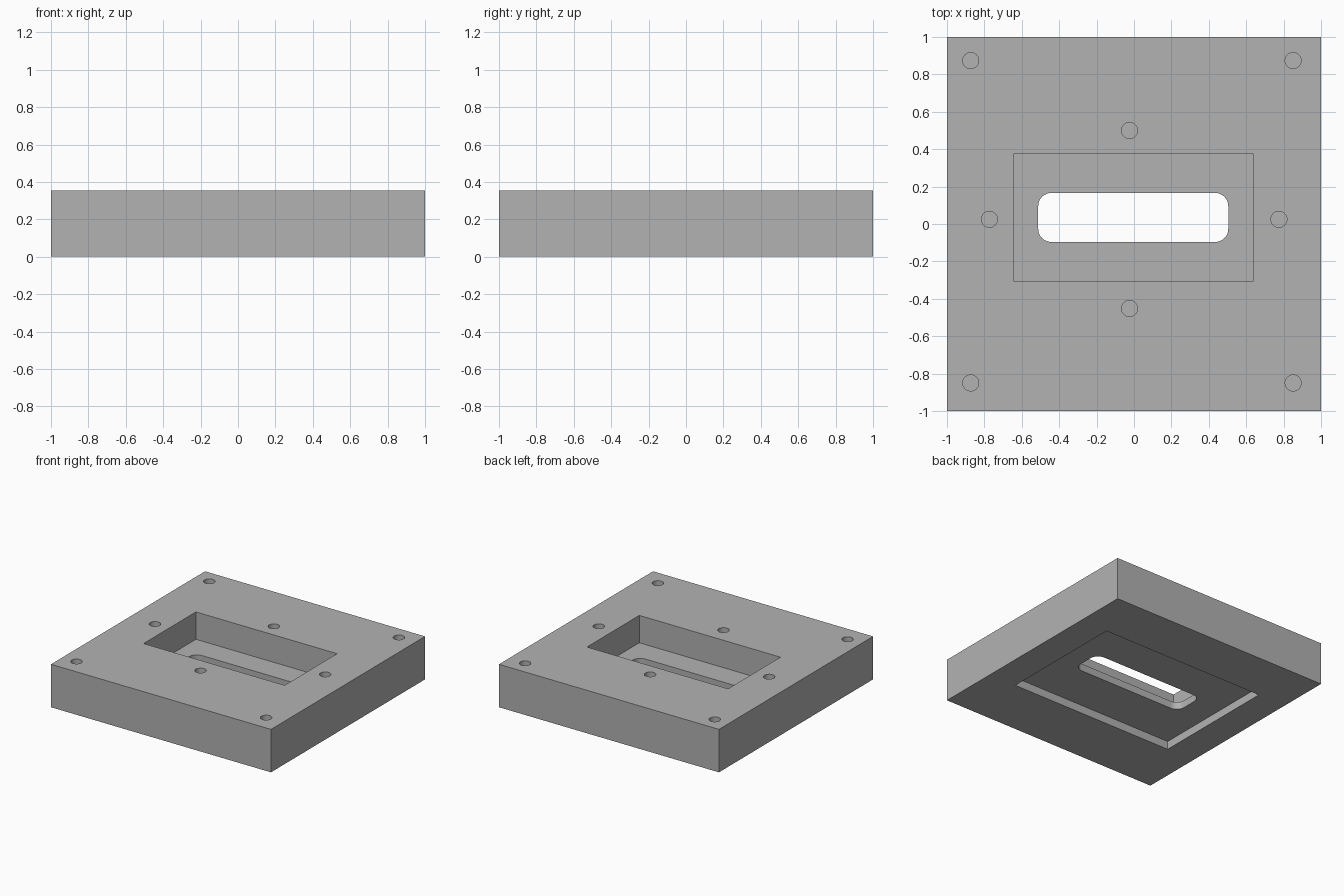
import bpy
import bmesh
from math import cos, sin, pi

if "Cube" in bpy.data.objects:
    bpy.data.objects.remove(bpy.data.objects["Cube"], do_unlink=True)

HEIGHT = 0.353
FLOOR = 0.128      # bottom of the upper pocket
RECESS = 0.067     # depth of the underside recess
OVER = 0.1         # cutter overshoot

grey = bpy.data.materials.new("plain grey")
grey.use_nodes = True
colour = (0.448, 0.448, 0.448, 1)
grey.diffuse_color = colour
grey.node_tree.nodes["Principled BSDF"].inputs["Base Color"].default_value = colour


def prism(name, outline, z0, z1):
    """Extrude a counter-clockwise outline from z0 up to z1."""
    bm = bmesh.new()
    base = bm.faces.new([bm.verts.new((x, y, z0)) for x, y in outline])
    top = bmesh.ops.extrude_face_region(bm, geom=[base])["geom"]
    bmesh.ops.translate(bm, vec=(0, 0, z1 - z0),
                        verts=[v for v in top if isinstance(v, bmesh.types.BMVert)])
    bmesh.ops.recalc_face_normals(bm, faces=bm.faces)
    mesh = bpy.data.meshes.new(name)
    bm.to_mesh(mesh)
    bm.free()
    mesh.materials.append(grey)
    obj = bpy.data.objects.new(name, mesh)
    bpy.context.scene.collection.objects.link(obj)
    return obj


def rectangle(x0, x1, y0, y1):
    return [(x0, y0), (x1, y0), (x1, y1), (x0, y1)]


def rounded(x0, x1, y0, y1, r, steps=8):
    centres = rectangle(x0 + r, x1 - r, y0 + r, y1 - r)
    return [(cx + r * cos(a), cy + r * sin(a))
            for q, (cx, cy) in enumerate(centres)
            for a in [pi + (q + i / steps) * pi / 2 for i in range(steps + 1)]]


def circle(cx, cy, r, sides=32):
    return [(cx + r * cos(2 * pi * i / sides), cy + r * sin(2 * pi * i / sides))
            for i in range(sides)]


# Solid block
block = prism("mounting_block", rectangle(-1, 1, -1, 1), 0, HEIGHT)

# Pocket above, shallow recess below and the rounded slot joining them
cutters = [
    prism("pocket_cutter", rectangle(-0.645, 0.638, -0.305, 0.375), FLOOR, HEIGHT + OVER),
    prism("recess_cutter", rectangle(-0.747, 0.75, -0.496, 0.572), -OVER, RECESS),
    prism("slot_cutter", rounded(-0.512, 0.504, -0.096, 0.166, 0.07), -OVER, HEIGHT + OVER),
]

# Blind screw holes: four at the corners, four around the pocket
holes = [(x, y) for x in (-0.873, 0.851) for y in (-0.85, 0.874)]
holes += [(-0.024, 0.5), (-0.024, -0.452), (-0.773, 0.025), (0.775, 0.025)]
for x, y in holes:
    cutters.append(prism("hole_cutter", circle(x, y, 0.043), FLOOR, HEIGHT + OVER))

# Cut everything out of the block, then discard the cutters
bpy.context.view_layer.objects.active = block
for cutter in cutters:
    cut = block.modifiers.new("cut", "BOOLEAN")
    cut.operation = "DIFFERENCE"
    cut.solver = "EXACT"
    cut.object = cutter
    bpy.ops.object.modifier_apply(modifier=cut.name)
    bpy.data.objects.remove(cutter, do_unlink=True)

# Smooth the round walls while keeping machined edges crisp
bpy.ops.object.select_all(action="DESELECT")
block.select_set(True)
bpy.ops.object.shade_smooth_by_angle(angle=pi / 6)
